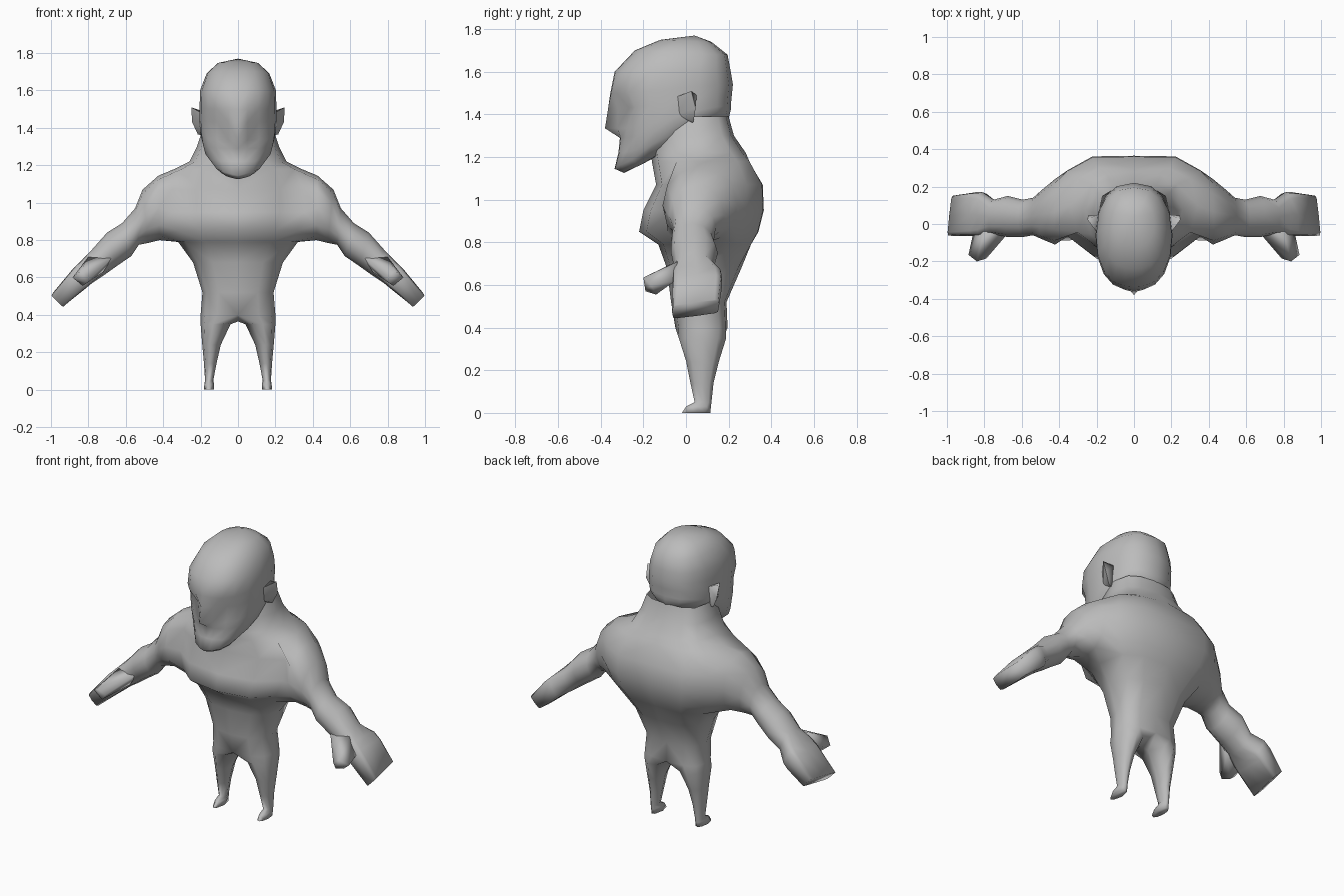
import bpy, bmesh, math

if "Cube" in bpy.data.objects:
    bpy.data.objects.remove(bpy.data.objects["Cube"])

skin = bpy.data.materials.new("plain grey")
skin.diffuse_color = (0.5, 0.5, 0.5, 1)
skin.use_nodes = True
skin.node_tree.nodes["Principled BSDF"].inputs["Base Color"].default_value = skin.diffuse_color


def spow(v, p):
    return math.copysign(abs(v) ** p, v)


def finish(name, bm, angle=100):
    """Turn a half mesh into a mirrored, smooth object."""
    bmesh.ops.recalc_face_normals(bm, faces=bm.faces)
    me = bpy.data.meshes.new(name)
    bm.to_mesh(me)
    bm.free()
    me.materials.append(skin)
    ob = bpy.data.objects.new(name, me)
    bpy.context.collection.objects.link(ob)
    mod = ob.modifiers.new("mirror", 'MIRROR')
    mod.use_clip = True
    mod.merge_threshold = 0.002
    bpy.ops.object.select_all(action='DESELECT')
    ob.select_set(True)
    bpy.context.view_layer.objects.active = ob
    bpy.ops.object.modifier_apply(modifier="mirror")
    bpy.ops.object.shade_smooth_by_angle(angle=math.radians(angle))
    return ob


def bridge(bm, a, b, closed=False):
    n = len(a)
    for i in range(n if closed else n - 1):
        j = (i + 1) % n
        bm.faces.new((a[i], a[j], b[j], b[i]))


def hull(name, pts):
    bm = bmesh.new()
    for p in pts:
        bm.verts.new(p)
    bmesh.ops.convex_hull(bm, input=bm.verts)
    return finish(name, bm)


# ---- body: torso half rings, from hips to neck (z, width, front, middle, back)
bm = bmesh.new()
TORSO = [(.40, .20, -.05, .08, .195), (.52, .19, -.07, .07, .19),
         (.68, .24, -.09, .07, .26), (.79, .32, -.13, .08, .325),
         (.85, .36, -.22, .08, .36), (.95, .40, -.20, .10, .385),
         (1.07, .40, -.14, .10, .38), (1.18, .34, -.16, .10, .315),
         (1.22, .26, -.165, .08, .28), (1.30, .22, -.15, .06, .225),
         (1.39, .19, -.12, .05, .20)]
rows = []
for k, (z, w, yf, ym, yb) in enumerate(TORSO):
    row = []
    for i in range(7):
        t = math.radians(-90 + 30 * i)
        s = spow(math.sin(t), .85 if i < 3 else .6)
        x = 0 if i in (0, 6) else w * math.cos(t) ** .85
        y = ym + s * ((yb - ym) if s > 0 else (ym - yf))
        if i == 6 and 3 <= k <= 7:                # spine groove
            y -= .02
        row.append(bm.verts.new((x, y, z)))
    rows.append(row)
for r in range(len(rows) - 1):
    for i in range(6):
        if not (3 <= r < 7 and i in (2, 3)):      # leave the shoulder open
            bm.faces.new((rows[r][i], rows[r][i + 1], rows[r + 1][i + 1], rows[r + 1][i]))

# ---- arm and hand grow out of the shoulder opening
# (top x, top z, bottom x, bottom z, front y, back y, squareness)
ARM = [(.425, 1.145, .42, .80, -.11, .24, .9), (.51, 1.07, .48, .785, -.08, .18, 1),
       (.55, .97, .53, .775, -.06, .14, 1), (.62, .89, .57, .715, -.07, .13, 1),
       (.70, .84, .65, .66, -.07, .15, 1), (.78, .75, .72, .61, -.055, .13, .9),
       (.84, .69, .78, .57, -.065, .17, .5), (.88, .65, .81, .545, -.065, .17, .4),
       (1.0, .505, .935, .44, -.065, .155, .3)]
loop = [rows[3][2], rows[3][3]] + [rows[r][4] for r in range(3, 8)]
loop += [rows[7][3]] + [rows[r][2] for r in range(7, 3, -1)]
for n, (tx, tz, bx, bz, yf, yb, p) in enumerate(ARM):
    ring = []
    for i in range(12):
        t = math.radians(30 * (i - 1))
        u, v = (1 - spow(math.cos(t), p)) / 2, spow(math.sin(t), p)
        slant = .012 * (1 + v) if n == len(ARM) - 1 else 0     # fingers get shorter at the back
        ring.append(bm.verts.new((bx + (tx - bx) * u - slant,
                                  (yf + yb) / 2 + v * (yb - yf) / 2,
                                  bz + (tz - bz) * u + slant * 1.2)))
    bridge(bm, loop, ring, True)
    loop = ring
bm.faces.new(loop)

# ---- leg and foot below the hip ring (z, inner x, outer x, front y, back y)
LEG = [(.35, .04, .20, -.035, .19), (.24, .092, .191, 0, .155), (.14, .115, .182, .02, .13),
       (.05, .132, .176, .04, .12), (.03, .128, .18, .0, .118), (0, .128, .182, -.02, .115)]
loop = rows[0] + [bm.verts.new((0, .07, .365))]
for z, xi, xo, yf, yb in LEG:
    ring = []
    for i in range(8):
        t = math.radians(180 if i == 7 else -120 + 40 * i)
        ring.append(bm.verts.new(((xi + xo) / 2 + math.cos(t) * (xo - xi) / 2,
                                  (yf + yb) / 2 + math.sin(t) * (yb - yf) / 2, z)))
    bridge(bm, loop, ring, True)
    loop = ring
bm.faces.new(loop)
finish("body", bm)

# ---- head: tilted half rings, jaw to crown (front z, front y, back z, back y, width)
HEAD = [(1.125, -.29, 1.37, .19, .12), (1.145, -.335, 1.38, .20, .155),
        (1.22, -.317, 1.40, .205, .185), (1.29, -.31, 1.42, .21, .198),
        (1.335, -.315, 1.44, .21, .204), (1.43, -.335, 1.49, .215, .206),
        (1.50, -.355, 1.54, .22, .205), (1.60, -.335, 1.60, .21, .203),
        (1.70, -.24, 1.68, .195, .168), (1.75, -.12, 1.74, .12, .11)]
ANGLES = [-90, -80, -62, -42, -20, 0, 25, 47, 68, 90]
# pushes that shape nose and eye sockets: (ring, column) -> y offset
FACE = {(4, 0): -.065, (4, 1): -.01, (5, 0): -.03, (5, 1): .012, (5, 2): .04, (5, 3): .012,
        (4, 2): .008}
bm = bmesh.new()
prev = None
for k, (zf, yf, zb, yb, w) in enumerate(HEAD):
    row = []
    for i, a in enumerate(ANGLES):
        t = math.radians(a)
        s = (1 + spow(math.sin(t), .9)) / 2
        x = 0 if abs(a) == 90 else w * math.cos(t) ** (.9 if k < 3 else .8)
        z = zf + (zb - zf) * s * s * (3 - 2 * s)
        if k < 2 and a < 0:                       # rounded chin
            z += .22 * x
        row.append(bm.verts.new((x, yf + (yb - yf) * s + FACE.get((k, i), 0), z)))
    if prev:
        bridge(bm, prev, row)
    else:
        base = bm.verts.new((0, -.05, 1.25))
        for i in range(len(row) - 1):
            bm.faces.new((base, row[i + 1], row[i]))
    prev = row
crown = bm.verts.new((0, .04, 1.77))
for i in range(len(prev) - 1):
    bm.faces.new((crown, prev[i], prev[i + 1]))
finish("head", bm)

# ---- ears and thumbs
hull("ears", [(.195, -.05, 1.48), (.195, -.04, 1.40), (.19, .03, 1.36), (.25, .025, 1.51),
              (.245, .045, 1.43), (.215, .035, 1.365), (.19, .05, 1.49)])
hull("thumbs", [(.67, -.045, .71), (.72, -.04, .63), (.80, -.04, .71), (.86, -.05, .62),
                (.79, -.185, .60), (.81, -.19, .57), (.84, -.20, .635), (.885, -.165, .60),
                (.83, -.14, .555)])
